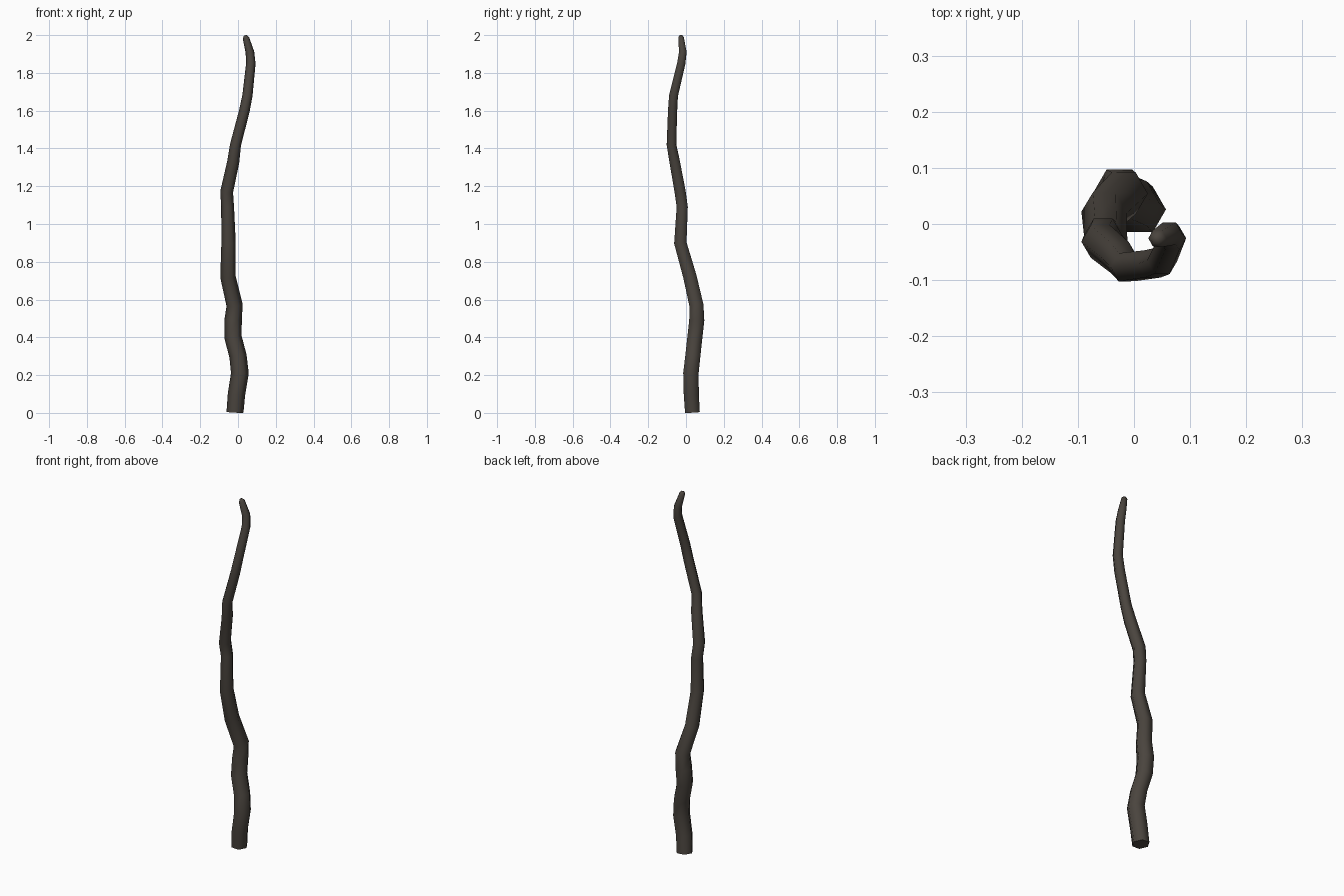
import bpy, bmesh, math
from mathutils import Vector

if "Cube" in bpy.data.objects:
    bpy.data.objects.remove(bpy.data.objects["Cube"])

# stick path: x, y, z, radius
PATH = [
    (-0.016, 0.034, 0.008, 0.045), (-0.008, 0.028, 0.10, 0.046),
    (0.010, 0.026, 0.21, 0.047), (0.000, 0.036, 0.30, 0.046),
    (-0.026, 0.047, 0.40, 0.046), (-0.026, 0.057, 0.49, 0.046),
    (-0.018, 0.055, 0.57, 0.043), (-0.053, 0.021, 0.72, 0.041),
    (-0.050, -0.030, 0.90, 0.038), (-0.055, -0.020, 1.09, 0.034),
    (-0.060, -0.031, 1.17, 0.034), (-0.025, -0.060, 1.33, 0.032),
    (-0.013, -0.077, 1.42, 0.029), (0.034, -0.071, 1.60, 0.028),
    (0.050, -0.066, 1.68, 0.027), (0.068, -0.025, 1.85, 0.025),
    (0.063, -0.017, 1.91, 0.023), (0.042, -0.026, 1.985, 0.017),
    (0.039, -0.028, 1.998, 0.009),
]
SIDES = 6

mat = bpy.data.materials.new("dark bark")
mat.diffuse_color = (0.068, 0.058, 0.048, 1)
mat.use_nodes = True
mat.node_tree.nodes["Principled BSDF"].inputs["Base Color"].default_value = mat.diffuse_color

# rings perpendicular to the path, bridged by quads
bm = bmesh.new()
pts = [Vector(p[:3]) for p in PATH]
rings = []
for i, p in enumerate(pts):
    t = (pts[min(i + 1, len(pts) - 1)] - pts[max(i - 1, 0)]).normalized()
    if i == 0:
        t = Vector((0.05, -0.05, 1)).normalized()
    u = (Vector((1, 0, 0)) - t * t.x).normalized()
    v = t.cross(u)
    ring = []
    for k in range(SIDES):
        a = 2 * math.pi * k / SIDES
        ring.append(bm.verts.new(p + (u * math.cos(a) + v * math.sin(a)) * PATH[i][3]))
    rings.append(ring)
for a, b in zip(rings, rings[1:]):
    for k in range(SIDES):
        n = (k + 1) % SIDES
        bm.faces.new((a[k], a[n], b[n], b[k]))
# end caps
bm.faces.new(rings[0][::-1])
bm.faces.new(rings[-1])
low = min(v.co.z for v in bm.verts)
for v in rings[0]:
    v.co.z -= low

mesh = bpy.data.meshes.new("gnarled_stick")
bm.to_mesh(mesh)
bm.free()
mesh.materials.append(mat)
stick = bpy.data.objects.new("gnarled_stick", mesh)
bpy.context.collection.objects.link(stick)
bpy.context.view_layer.objects.active = stick
stick.select_set(True)
bpy.ops.object.shade_smooth_by_angle(angle=math.radians(65))
